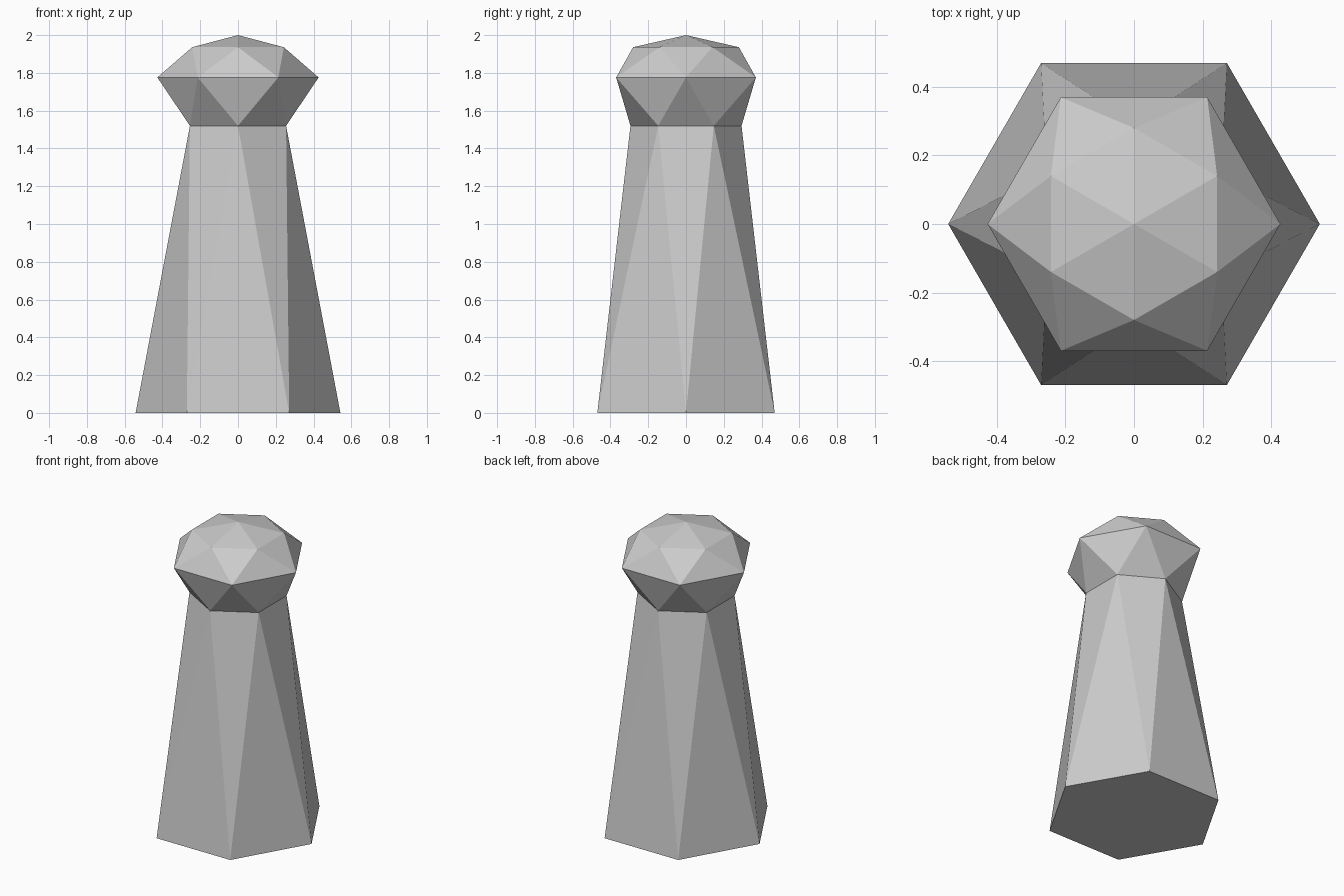
import bpy, bmesh
from math import cos, sin, pi

if "Cube" in bpy.data.objects:
    bpy.data.objects.remove(bpy.data.objects["Cube"])

SIDES = 6
# radius, height of each hexagonal ring; every other ring is turned half a step
RINGS = [(0.542, 0.0), (0.294, 1.52), (0.427, 1.776), (0.28, 1.936)]
TOP = 2.0

bm = bmesh.new()


def ring(index, radius, z):
    turn = (index % 2) * pi / SIDES
    return [bm.verts.new((radius * cos(turn + 2 * pi * k / SIDES),
                          radius * sin(turn + 2 * pi * k / SIDES), z))
            for k in range(SIDES)]


rings = [ring(i, r, z) for i, (r, z) in enumerate(RINGS)]

# flat underside
bm.faces.new(rings[0][::-1])

# tapered shaft and flared head: bands of alternating triangles
for i in range(len(rings) - 1):
    straight, turned = (rings[i], rings[i + 1]) if i % 2 == 0 else (rings[i + 1], rings[i])
    for k in range(SIDES):
        n = (k + 1) % SIDES
        bm.faces.new((straight[k], straight[n], turned[k]))
        bm.faces.new((turned[k], straight[n], turned[n]))

# shallow faceted cap
apex = bm.verts.new((0, 0, TOP))
for k in range(SIDES):
    bm.faces.new((rings[-1][k], rings[-1][(k + 1) % SIDES], apex))

bmesh.ops.recalc_face_normals(bm, faces=bm.faces)
mesh = bpy.data.meshes.new("faceted_post")
bm.to_mesh(mesh)
bm.free()
post = bpy.data.objects.new("faceted_post", mesh)
bpy.context.collection.objects.link(post)
